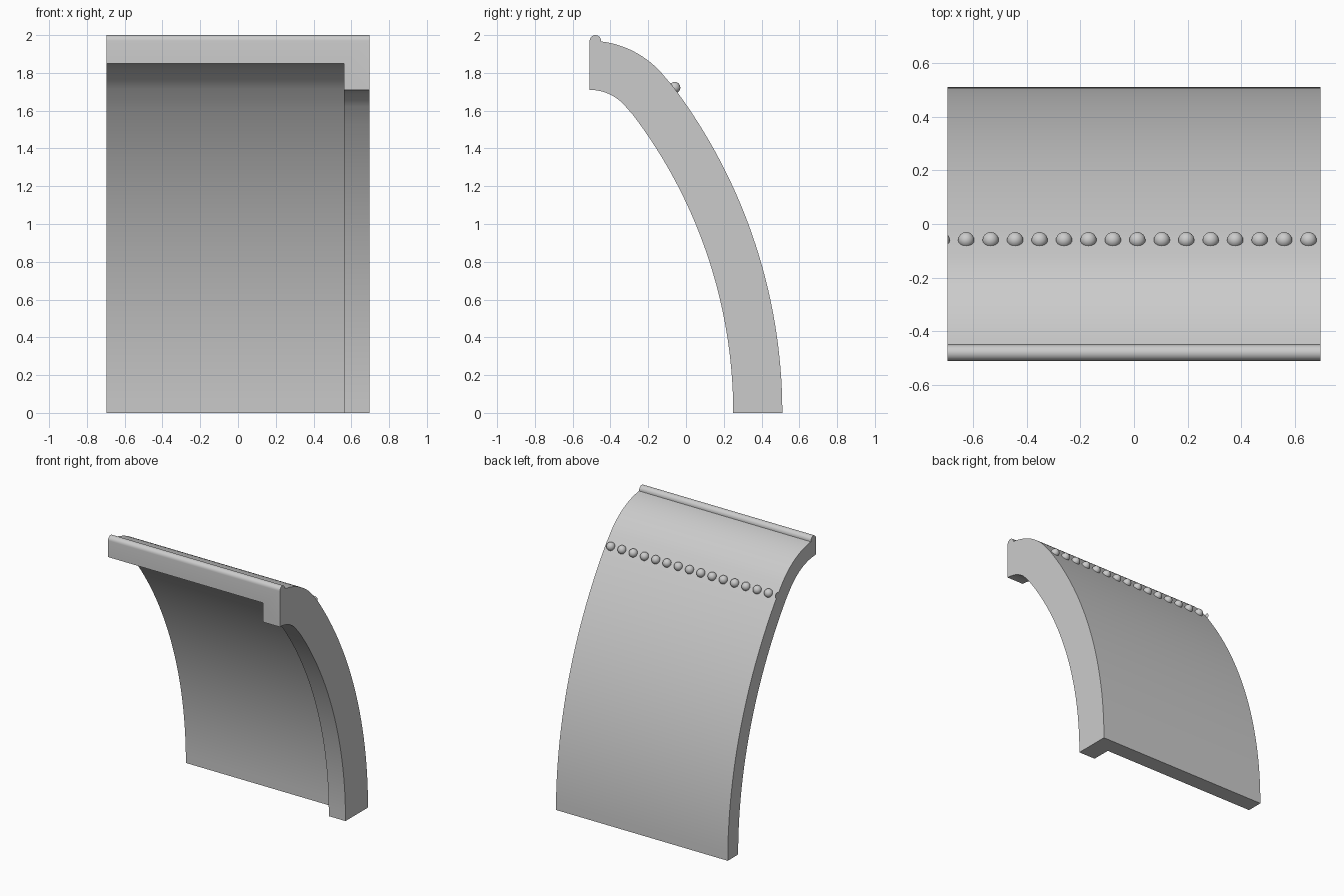
import bpy
import bmesh
from math import sin, cos, pi, atan2, hypot, radians
from mathutils import Matrix

cube = bpy.data.objects.get("Cube")
if cube:
    bpy.data.objects.remove(cube)

HALF = 0.695                    # half of the width
RIB = 0.56                      # where the thick edge rib begins
FRONT = -0.51
CROWN_Z, CROWN_R = 1.46, 0.51   # small arc at the top
BASE_Y, BASE_R = -2.36, 2.87    # large arc down to the ground, tangent to the crown
THIN, THICK = 0.12, 0.26
ROLL = 0.03                     # rounded moulding along the top edge

grey = bpy.data.materials.new("stone grey")
grey.use_nodes = True
colour = (0.6, 0.6, 0.6, 1)
grey.diffuse_color = colour
grey.node_tree.nodes["Principled BSDF"].inputs["Base Color"].default_value = colour


def finish(bm, name):
    bmesh.ops.recalc_face_normals(bm, faces=bm.faces)
    mesh = bpy.data.meshes.new(name)
    bm.to_mesh(mesh)
    bm.free()
    mesh.materials.append(grey)
    obj = bpy.data.objects.new(name, mesh)
    bpy.context.collection.objects.link(obj)
    bpy.ops.object.select_all(action='DESELECT')
    obj.select_set(True)
    bpy.context.view_layer.objects.active = obj
    bpy.ops.object.shade_smooth_by_angle(angle=radians(30))
    return obj


def arc(cy, cz, r, start, end, n):
    angles = [start + (end - start) * i / n for i in range(n + 1)]
    return [(cy + r * cos(a), cz + r * sin(a)) for a in angles]


# Profile curves: crown arc flowing into the large arc, offset inwards by depth
join = atan2(CROWN_Z, FRONT - BASE_Y)


def shell_curve(depth, start=pi / 2):
    crown = arc(FRONT, CROWN_Z, CROWN_R - depth, start, join, 20)
    return crown + arc(BASE_Y, 0, BASE_R - depth, join, 0, 32)[1:]


moulding = arc(FRONT + ROLL, CROWN_Z + CROWN_R, ROLL, pi, 0, 14)
outer = moulding + shell_curve(0, pi / 2 - 0.118)
thin = shell_curve(THIN)
thick = shell_curve(THICK)

# Curved panel with the thick rib along one side, as one closed solid
bm = bmesh.new()


def rail(curve, x):
    return [bm.verts.new((x, y, z)) for y, z in curve]


def strip(a, b):
    for i in range(len(a) - 1):
        bm.faces.new((a[i], a[i + 1], b[i + 1], b[i]))


out_a, out_b, out_c = (rail(outer, x) for x in (-HALF, RIB, HALF))
thin_a, thin_b = (rail(thin, x) for x in (-HALF, RIB))
thick_b, thick_c = (rail(thick, x) for x in (RIB, HALF))
for a, b in ((out_a, out_b), (out_b, out_c), (thin_a, thin_b),
             (thick_b, thick_c), (thin_b, thick_b)):
    strip(a, b)
for i in (0, -1):               # front fascia and foot
    bm.faces.new((out_a[i], out_b[i], thin_b[i], thin_a[i]))
    bm.faces.new((out_b[i], out_c[i], thick_c[i], thick_b[i], thin_b[i]))
bm.faces.new(out_a + thin_a[::-1])      # side faces
bm.faces.new(out_c + thick_c[::-1])
finish(bm, "curved_panel")

# Row of round studs, the last one trimmed flush with the panel side
bm = bmesh.new()
for i in range(16):
    place = Matrix.Translation((0.651 - 0.0912 * i, -0.06, 1.722))
    bmesh.ops.create_uvsphere(bm, u_segments=24, v_segments=14, radius=0.03, matrix=place)
cut = bmesh.ops.bisect_plane(bm, geom=bm.verts[:] + bm.edges[:] + bm.faces[:],
                             plane_co=(-HALF, 0, 0), plane_no=(-1, 0, 0), clear_outer=True)
rim = [e for e in cut["geom_cut"] if isinstance(e, bmesh.types.BMEdge)]
bmesh.ops.edgeloop_fill(bm, edges=rim)
finish(bm, "stud_row")
